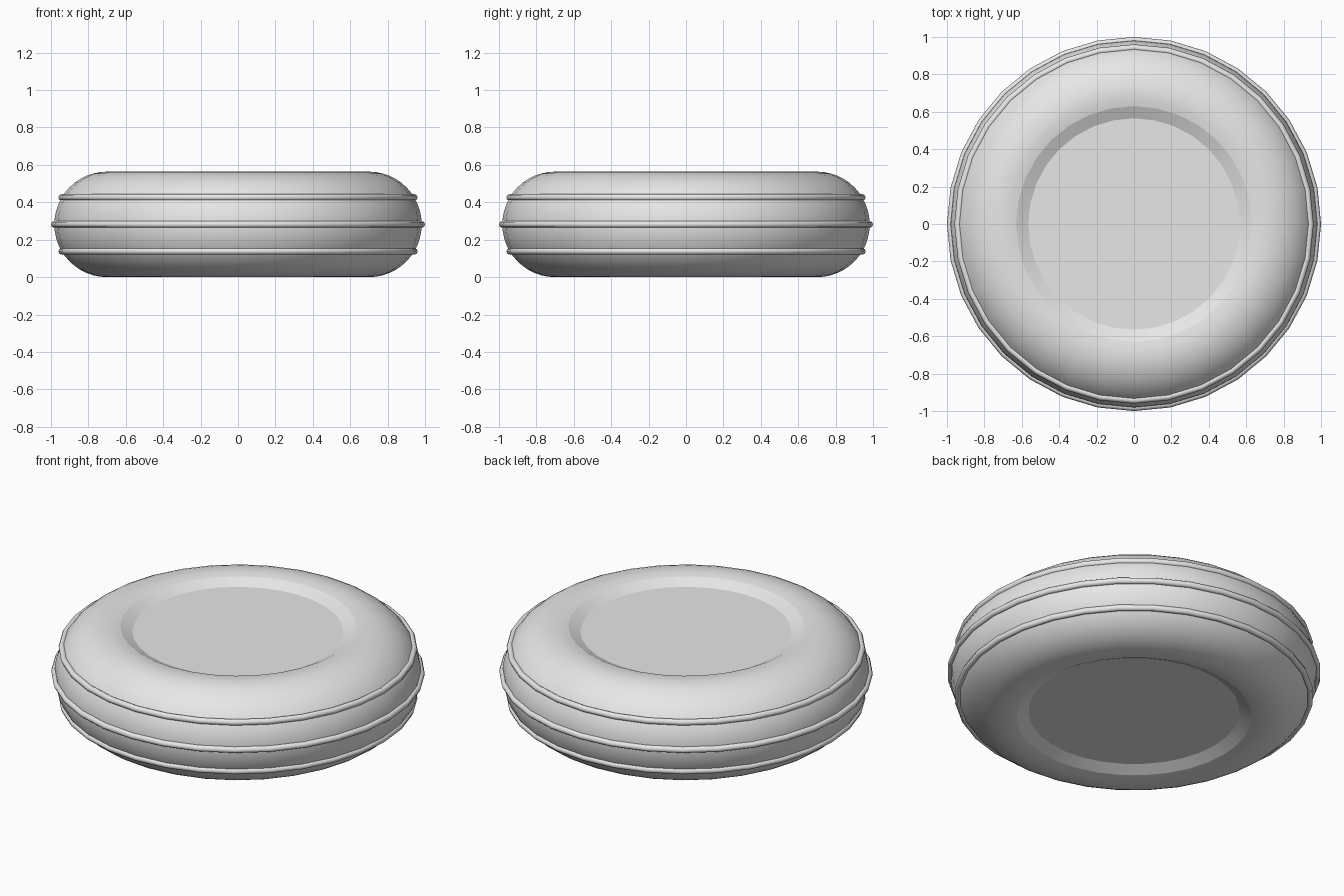
import bpy, bmesh, math

if "Cube" in bpy.data.objects:
    bpy.data.objects.remove(bpy.data.objects["Cube"])

SIDES = 32
MAJOR, MINOR = 0.70, 0.282      # tyre centre circle and tube radius
MID = MINOR                     # height of the tyre's middle plane

rubber = bpy.data.materials.new("light grey")
rubber.diffuse_color = (0.8, 0.8, 0.8, 1)
rubber.use_nodes = True
rubber.node_tree.nodes["Principled BSDF"].inputs["Base Color"].default_value = rubber.diffuse_color


def lathe(name, profile, closed=False, caps=False, angle=30):
    """Spin (radius, z) points around the z axis."""
    bm = bmesh.new()
    rings = []
    for r, z in profile:
        rings.append([bm.verts.new((r * math.cos(2 * math.pi * i / SIDES),
                                    r * math.sin(2 * math.pi * i / SIDES), z))
                      for i in range(SIDES)])
    pairs = list(zip(rings, rings[1:]))
    if closed:
        pairs.append((rings[-1], rings[0]))
    for a, b in pairs:
        for i in range(SIDES):
            j = (i + 1) % SIDES
            bm.faces.new((a[i], a[j], b[j], b[i]))
    if caps:
        bm.faces.new(rings[0])
        bm.faces.new(rings[-1])
    bmesh.ops.recalc_face_normals(bm, faces=bm.faces)
    mesh = bpy.data.meshes.new(name)
    bm.to_mesh(mesh)
    bm.free()
    mesh.materials.append(rubber)
    ob = bpy.data.objects.new(name, mesh)
    bpy.context.collection.objects.link(ob)
    bpy.ops.object.select_all(action='DESELECT')
    ob.select_set(True)
    bpy.context.view_layer.objects.active = ob
    bpy.ops.object.shade_smooth_by_angle(angle=math.radians(angle))
    return ob


# Tyre tube, outer part of a torus down to the hub rim
RIM = 0.63
sweep = math.pi / 2 + math.asin((MAJOR - RIM) / MINOR)
steps = 28
arc = [sweep - 2 * sweep * k / steps for k in range(steps + 1)]
tyre = [(MAJOR + MINOR * math.cos(a), MID + MINOR * math.sin(a)) for a in arc]
lathe("tyre", tyre, closed=True)

# Recessed hub with a sloping rim on both sides
rim_h = MINOR * math.sin(sweep)
disc_h = rim_h - 0.032
lathe("hub", [(0.565, MID + disc_h), (RIM, MID + rim_h),
              (RIM, MID - rim_h), (0.565, MID - disc_h)],
      caps=True, angle=18)

# Three thin raised tread rings
for label, dz in (("lower", -0.144), ("middle", 0), ("upper", 0.144)):
    r0 = MAJOR + math.sqrt(MINOR ** 2 - dz ** 2)
    w = 1.0 - MAJOR - MINOR
    ring = [(r0 + w * math.cos(math.pi * k / 4), MID + dz + w * math.sin(math.pi * k / 4))
            for k in range(8)]
    lathe(label + "_tread_ring", ring, closed=True, angle=50)
